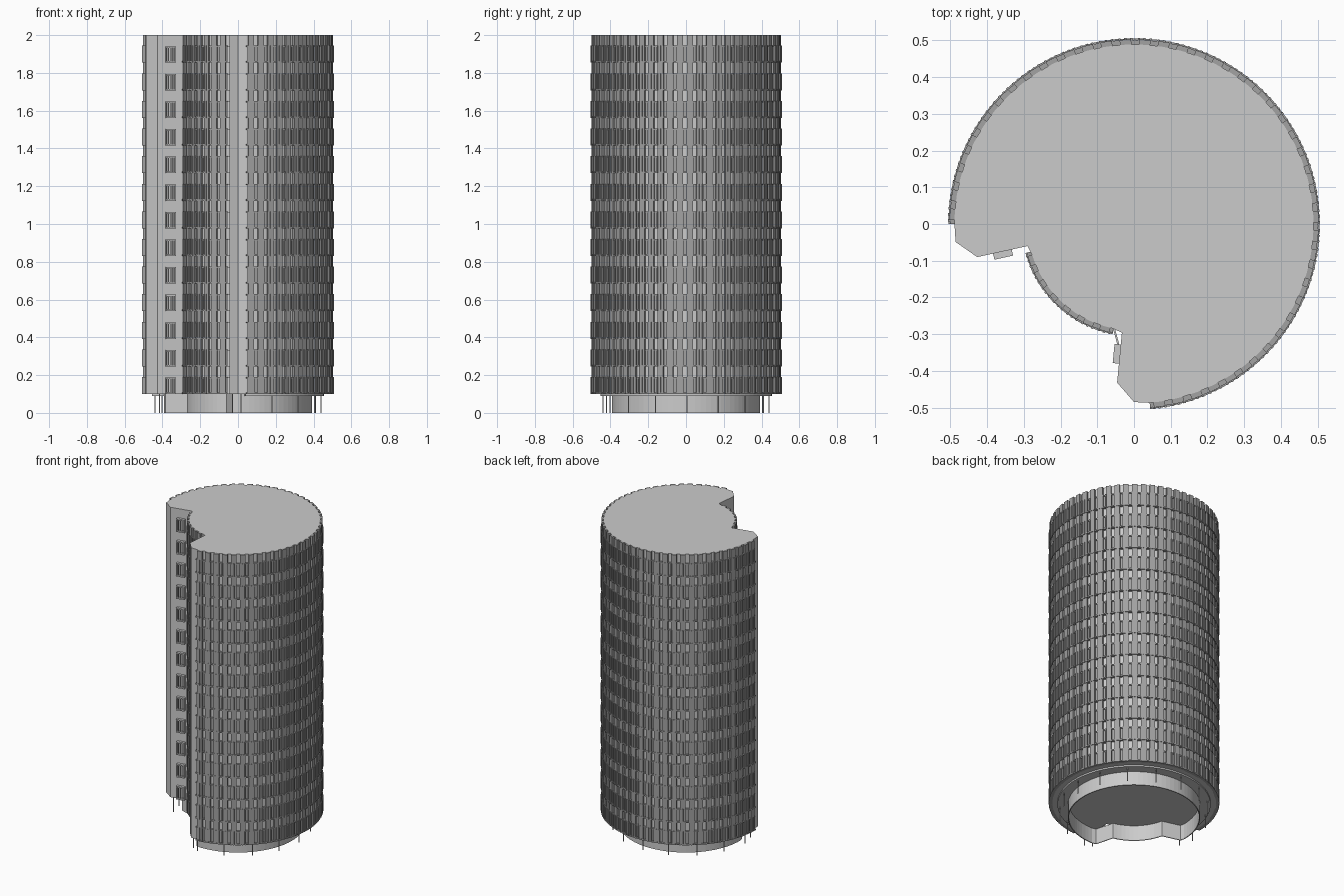
import bpy, bmesh
from math import cos, sin, radians, atan2
from mathutils import Matrix, Vector

if "Cube" in bpy.data.objects:
    bpy.data.objects.remove(bpy.data.objects["Cube"])

FLOORS, Z0, TOP = 13, 0.1, 2.0
H = (TOP - Z0) / FLOORS

# Mid-grey concrete shared by every part
concrete = bpy.data.materials.new("concrete_grey")
concrete.diffuse_color = (0.53, 0.53, 0.53, 1)
concrete.use_nodes = True
concrete.node_tree.nodes["Principled BSDF"].inputs["Base Color"].default_value = concrete.diffuse_color
# Darker grey for the shaded recesses of the facade
shade = bpy.data.materials.new("facade_grey")
shade.diffuse_color = (0.36, 0.36, 0.36, 1)
shade.use_nodes = True
shade.node_tree.nodes["Principled BSDF"].inputs["Base Color"].default_value = shade.diffuse_color


def polar(r, deg):
    return (r * cos(radians(deg)), r * sin(radians(deg)))


def arc(r, a0, a1, n):
    return [polar(r, a0 + (a1 - a0) * i / n) for i in range(n + 1)]


def finish(name, bm, mat=concrete):
    bmesh.ops.recalc_face_normals(bm, faces=bm.faces[:])
    me = bpy.data.meshes.new(name)
    bm.to_mesh(me)
    bm.free()
    me.materials.append(mat)
    ob = bpy.data.objects.new(name, me)
    bpy.context.collection.objects.link(ob)
    return ob


def prism(bm, outline, levels, caps=True):
    """Stack an outline through several heights."""
    rings = [[bm.verts.new((x, y, z)) for x, y in outline] for z in levels]
    n = len(outline)
    for lo, hi in zip(rings, rings[1:]):
        for i in range(n):
            j = (i + 1) % n
            bm.faces.new((lo[i], lo[j], hi[j], hi[i]))
    if caps:
        bm.faces.new(rings[0][::-1])
        bm.faces.new(rings[-1])


def sector(bm, r0, r1, a0, a1, z0, z1, n=1):
    """Curved block between two radii and two angles."""
    inner, outer = arc(r0, a0, a1, n), arc(r1, a0, a1, n)
    rows = [[bm.verts.new((*a, z0)), bm.verts.new((*b, z0)),
             bm.verts.new((*b, z1)), bm.verts.new((*a, z1))]
            for a, b in zip(inner, outer)]
    for p, q in zip(rows, rows[1:]):
        for i in range(4):
            j = (i + 1) % 4
            bm.faces.new((p[i], p[j], q[j], q[i]))
    bm.faces.new(rows[0])
    bm.faces.new(rows[-1][::-1])


def box(bm, centre, size, angle=0.0):
    m = (Matrix.Translation(centre) @ Matrix.Rotation(angle, 4, 'Z')
         @ Matrix.Diagonal((*size, 1)))
    bmesh.ops.create_cube(bm, size=1, matrix=m)


# Tower core: large round plan with a corner notch and a smaller round bay
plan = (arc(0.489, -85, 180, 88)
        + [(-0.486, -0.049), (-0.427, -0.09), (-0.29, -0.06)]
        + arc(0.29, 197, 258, 14)
        + [(-0.033, -0.296), (-0.046, -0.432), (0.0, -0.485)])
bm = bmesh.new()
prism(bm, plan, [Z0 + H * i for i in range(FLOORS + 1)])
finish("tower_core", bm)


# Facade: piers with close-set fins, parapets and ledges on every storey
def facade(name, r, a0, a1, bays):
    step = (a1 - a0) / bays
    piers, rails = bmesh.new(), bmesh.new()
    for f in range(FLOORS):
        z = Z0 + H * f
        sector(rails, r - 0.004, r + 0.017, a0, a1, z, z + 0.008, bays)
        sector(rails, r - 0.004, r + 0.013, a0, a1, z + 0.083, z + 0.09, bays)
        for b in range(bays):
            a = a0 + b * step
            p0, p1 = a + 0.2 * step, a + 0.8 * step
            sector(piers, r - 0.004, r + 0.014, p0, p1, z, z + H)
            sector(piers, r - 0.004, r + 0.007, p1, p1 + 0.4 * step
                   if b < bays - 1 else a1, z, z + 0.085)
            for e in (p0, a + 0.5 * step, p1):
                sector(piers, r, r + 0.018, e - 0.06 * step, e + 0.06 * step,
                       z, z + 0.09)
    finish(name + "_piers", piers, shade)
    finish(name + "_ledges", rails, shade)


facade("outer_facade", 0.489, -85, 180, 44)
facade("inner_facade", 0.289, 195, 259, 7)


# Small railed balconies on the two notch walls
def balconies(name, start, end, t):
    a, b = Vector((*start, 0)), Vector((*end, 0))
    d = (b - a).normalized()
    out = Vector((d.y, -d.x, 0))
    ang = atan2(d.y, d.x)
    mid = a.lerp(b, t)
    bm = bmesh.new()
    for f in range(FLOORS):
        z = Vector((0, 0, Z0 + H * f))
        for h in (0.004, 0.083):
            box(bm, mid + out * 0.008 + z + Vector((0, 0, h)),
                (0.052, 0.018, 0.008), ang)
        for i in range(5):
            box(bm, mid + d * (-0.024 + 0.012 * i) + out * 0.014 + z
                + Vector((0, 0, 0.043)), (0.004, 0.004, 0.08), ang)
        for s in (-1, 1):
            box(bm, mid + d * (s * 0.024) + out * 0.007 + z
                + Vector((0, 0, 0.043)), (0.004, 0.014, 0.08), ang)
    finish(name, bm)


balconies("left_balconies", (-0.427, -0.09), (-0.29, -0.06), 0.5)
balconies("right_balconies", (-0.033, -0.296), (-0.046, -0.432), 0.43)

# Recessed ground floor: open-bottomed wall following the plan
base_plan = (arc(0.393, -90, 180, 64)
             + [(-0.385, -0.03)]
             + arc(0.275, 193, 257, 12)
             + [(-0.03, -0.385)])
bm = bmesh.new()
prism(bm, base_plan, [0.0, Z0], caps=False)
wall = finish("ground_floor_wall", bm)
thick = wall.modifiers.new("thickness", 'SOLIDIFY')
thick.thickness = 0.006

# Soffit step under the overhang
bm = bmesh.new()
sector(bm, 0.39, 0.455, -85, 180, 0.09, 0.102, 64)
finish("soffit_ring", bm)

# Thin columns around the ground floor
bm = bmesh.new()
spots = [polar(0.44, -88 + 266 * i / 12) for i in range(13)]
spots += [(-0.415, -0.075), (-0.03, -0.42)]
for x, y in spots:
    bmesh.ops.create_cone(bm, cap_ends=True, segments=8, radius1=0.003,
                          radius2=0.003, depth=0.102,
                          matrix=Matrix.Translation((x, y, 0.051)))
finish("columns", bm)
